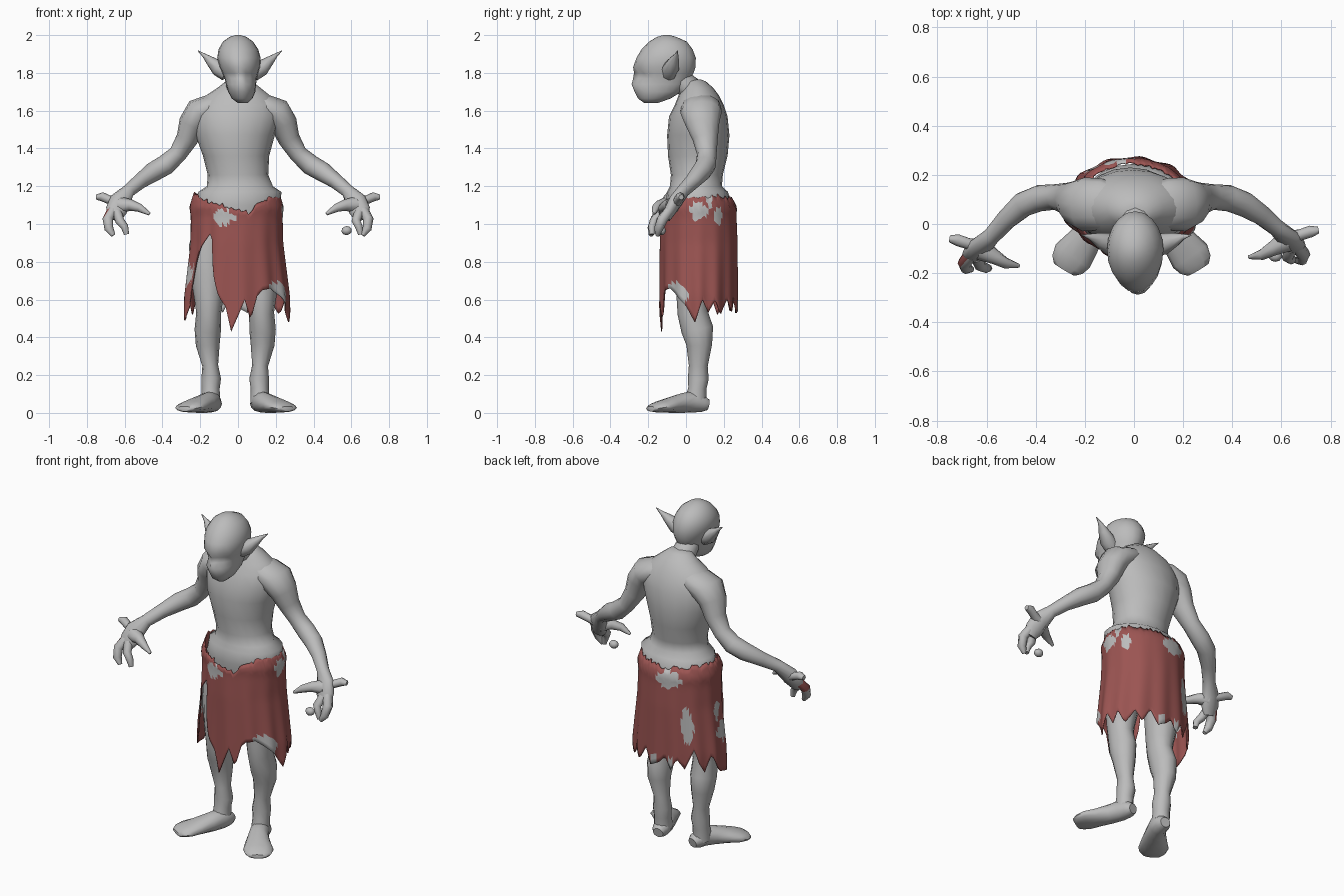
import bpy, bmesh, math, random
from mathutils import Vector

random.seed(4)


def material(name, rgb):
    m = bpy.data.materials.new(name)
    m.diffuse_color = (*rgb, 1)
    return m


SKIN = material("grey skin", (0.5, 0.5, 0.5))
CLOTH = material("red cloth", (0.33, 0.09, 0.085))


def finish(bm, name, mats, angle=60):
    bmesh.ops.recalc_face_normals(bm, faces=bm.faces)
    me = bpy.data.meshes.new(name)
    bm.to_mesh(me)
    bm.free()
    for m in mats:
        me.materials.append(m)
    ob = bpy.data.objects.new(name, me)
    bpy.context.collection.objects.link(ob)
    bpy.ops.object.select_all(action='DESELECT')
    ob.select_set(True)
    bpy.context.view_layer.objects.active = ob
    bpy.ops.object.shade_smooth_by_angle(angle=math.radians(angle))
    return ob


def loft(name, stations, sides=12, ref=(0, 1, 0), flat=False):
    """Skin elliptical rings (x, y, z, rx, ry) into a closed tube."""
    bm = bmesh.new()
    pts = [Vector(s[:3]) for s in stations]
    ref = Vector(ref)
    rings = []
    for i, s in enumerate(stations):
        t = pts[min(i + 1, len(pts) - 1)] - pts[max(i - 1, 0)]
        t = Vector((0, 0, 1)) if flat else t.normalized()
        u = t.cross(ref).normalized()
        v = u.cross(t)
        rings.append([bm.verts.new(pts[i] + u * s[3] * math.cos(a) + v * s[4] * math.sin(a))
                      for a in (2 * math.pi * k / sides for k in range(sides))])
    for a, b in zip(rings, rings[1:]):
        for k in range(sides):
            n = (k + 1) % sides
            bm.faces.new((a[k], a[n], b[n], b[k]))
    bm.faces.new(rings[0])
    bm.faces.new(rings[-1])
    return finish(bm, name, [SKIN])


def front_back(rows):
    """Rows (z, x, half width, front y, back y) to flat ring stations."""
    return [(x, (f + b) / 2, z, w, (b - f) / 2) for z, x, w, f, b in rows]


def blob(name, loc, scale):
    bm = bmesh.new()
    bmesh.ops.create_icosphere(bm, subdivisions=2, radius=1)
    for v in bm.verts:
        v.co = Vector(loc) + Vector(a * b for a, b in zip(v.co, scale))
    return finish(bm, name, [SKIN])


# Torso with flared hips, narrow waist and hunched back
loft("torso", front_back([
    (0.86, -0.01, 0.14, -0.04, 0.17), (0.95, -0.01, 0.20, -0.08, 0.22),
    (1.10, 0.0, 0.225, -0.11, 0.245), (1.17, 0.01, 0.22, -0.10, 0.222),
    (1.20, 0.01, 0.175, -0.085, 0.19), (1.26, 0.0, 0.16, -0.08, 0.195),
    (1.36, -0.01, 0.175, -0.095, 0.22), (1.47, -0.015, 0.21, -0.10, 0.23),
    (1.57, -0.005, 0.23, -0.09, 0.22), (1.63, 0.0, 0.215, -0.06, 0.20),
    (1.68, 0.0, 0.17, -0.04, 0.175), (1.72, 0.005, 0.115, -0.015, 0.145),
    (1.755, 0.005, 0.07, 0.0, 0.105), (1.765, 0.005, 0.03, 0.02, 0.08)]), 20, flat=True)

# Neck and head
loft("neck", [(0, 0.08, 1.62, 0.05, 0.07), (0.005, 0.02, 1.72, 0.065, 0.07),
              (0.01, -0.07, 1.79, 0.06, 0.06)], 12, ref=(1, 0, 0))
head = loft("head", front_back([
    (1.64, 0.025, 0.025, -0.22, -0.15), (1.665, 0.022, 0.055, -0.255, -0.08),
    (1.70, 0.02, 0.072, -0.272, -0.025), (1.74, 0.016, 0.08, -0.288, 0.01),
    (1.77, 0.014, 0.085, -0.28, 0.025), (1.80, 0.012, 0.095, -0.275, 0.04),
    (1.83, 0.01, 0.107, -0.28, 0.05),
    (1.88, 0.005, 0.115, -0.262, 0.052), (1.925, 0.002, 0.105, -0.235, 0.035),
    (1.965, 0.0, 0.08, -0.195, 0.005), (1.99, 0.0, 0.045, -0.155, -0.05),
    (2.0, 0.0, 0.015, -0.12, -0.085)]), 20, flat=True)
# Sunken eye sockets
for v in head.data.vertices:
    if v.co.y < -0.2 and 1.76 < v.co.z < 1.81 and 0.02 < abs(v.co.x - 0.013) < 0.07:
        v.co.y += 0.02

# Pointed ears
for s, name in ((1, "left_ear"), (-1, "right_ear")):
    loft(name, [(s * 0.07 + 0.01, -0.09, 1.80, 0.045, 0.04),
                (s * 0.115 + 0.01, -0.08, 1.825, 0.042, 0.045),
                (s * 0.155 + 0.01, -0.065, 1.862, 0.026, 0.03),
                (s * 0.19 + 0.01, -0.052, 1.893, 0.011, 0.012),
                (s * 0.222 + 0.01, -0.045, 1.917, 0.002, 0.002)], 8)

# Arms, palms and fingers
for s, name, dy in ((1, "left", 0.0), (-1, "right", -0.035)):
    loft(name + "_arm", [
        (s * 0.04, 0.08, 1.645, 0.045, 0.07), (s * 0.13, 0.08, 1.625, 0.065, 0.105),
        (s * 0.205, 0.08, 1.59, 0.08, 0.11), (s * 0.243, 0.088, 1.53, 0.072, 0.09),
        (s * 0.27, 0.102, 1.45, 0.058, 0.067),
        (s * 0.32, 0.11, 1.37, 0.048, 0.052), (s * 0.385, 0.105, 1.312, 0.054, 0.054),
        (s * 0.45, 0.08, 1.275, 0.052, 0.052), (s * 0.52, 0.035 + dy / 2, 1.225, 0.04, 0.042),
        (s * 0.58, -0.015 + dy, 1.175, 0.035, 0.035),
        (s * 0.625, -0.055 + dy, 1.12, 0.056, 0.036),
        (s * 0.645, -0.085 + dy, 1.07, 0.056, 0.032),
        (s * 0.655, -0.105 + dy, 1.03, 0.036, 0.024)], 12)
    fingers = {
        "outer_finger": [(0.62, -0.06, 1.11, 0.034), (0.675, -0.045, 1.125, 0.023),
                         (0.72, -0.03, 1.145, 0.024), (0.75, -0.025, 1.142, 0.014)],
        "thumb": [(0.62, -0.07, 1.10, 0.045), (0.565, -0.10, 1.10, 0.03),
                  (0.52, -0.125, 1.085, 0.022), (0.468, -0.135, 1.053, 0.008)],
        "first_finger": [(0.665, -0.09, 1.07, 0.028), (0.69, -0.125, 1.025, 0.028),
                         (0.683, -0.145, 0.975, 0.024), (0.66, -0.15, 0.94, 0.012)],
        "second_finger": [(0.64, -0.10, 1.06, 0.026), (0.625, -0.135, 1.015, 0.024),
                          (0.60 + 0.04 * (s > 0), -0.145, 0.985, 0.02),
                          (0.59 + 0.06 * (s > 0), -0.145, 0.945, 0.014)],
    }
    for part, path in fingers.items():
        ob = loft(name + "_" + part, [(s * x, y + dy, z, r, r) for x, y, z, r in path], 8)
        if s < 0 and part == "first_finger":
            # Small red mark on one knuckle
            ob.data.materials.append(CLOTH)
            for p in ob.data.polygons:
                if 1.02 < p.center.z < 1.08 and p.normal.x < -0.2:
                    p.material_index = 1
blob("loose_fingertip", (0.575, -0.13, 0.965), (0.028, 0.024, 0.024))

# Legs and splayed feet
for s, name, dx in ((1, "left", 0.0), (-1, "right", 0.03)):
    loft(name + "_leg", [(s * (x + dx), y, z, rx, ry) for x, y, z, rx, ry in (
        (0.105, 0.07, 1.0, 0.09, 0.11), (0.125, 0.065, 0.88, 0.105, 0.115),
        (0.125, 0.05, 0.72, 0.095, 0.10), (0.125, 0.035, 0.60, 0.076, 0.085),
        (0.125, 0.035, 0.53, 0.066, 0.08), (0.13, 0.06, 0.44, 0.07, 0.085),
        (0.13, 0.07, 0.36, 0.063, 0.068), (0.117, 0.065, 0.25, 0.042, 0.05),
        (0.112, 0.065, 0.18, 0.052, 0.055), (0.115, 0.06, 0.13, 0.048, 0.048),
        (0.115, 0.05, 0.05, 0.05, 0.06))], 12)
    loft(name + "_foot", [(s * (x + dx * 0.7), y, z, rx, rz) for x, y, z, rx, rz in (
        (0.105, 0.118, 0.042, 0.03, 0.028), (0.11, 0.09, 0.048, 0.047, 0.044),
        (0.12, 0.04, 0.06, 0.052, 0.058), (0.15, -0.02, 0.052, 0.058, 0.052),
        (0.19, -0.08, 0.042, 0.072, 0.042), (0.228, -0.13, 0.033, 0.084, 0.032),
        (0.25, -0.165, 0.027, 0.072, 0.024), (0.262, -0.185, 0.021, 0.05, 0.014))],
         12, ref=(0, 0, 1))


def lerp(table, x):
    for (a, p), (b, q) in zip(table, table[1:]):
        if x <= b:
            return p + (q - p) * (x - a) / (b - a)
    return table[-1][1]


# Ragged skirt: hem and waist heights by angle from the front, in degrees
HEM = [(-180, 0.56), (-172, 0.6), (-165, 0.53), (-157, 0.6), (-147, 0.54), (-141, 0.6),
       (-135, 0.66), (-129, 0.58), (-120, 0.52), (-110, 0.62), (-100, 0.54), (-90, 0.5),
       (-75, 0.49), (-66, 0.56), (-59, 0.78), (-48, 0.88), (-34, 0.96), (-29, 0.75),
       (-20, 0.62), (-12, 0.56), (-6, 0.43), (3, 0.53), (9, 0.60), (16, 0.49), (24, 0.62),
       (30, 0.65), (42, 0.66), (56, 0.62), (70, 0.57), (84, 0.48), (96, 0.6), (105, 0.53),
       (115, 0.6), (125, 0.52), (138, 0.6), (148, 0.53), (158, 0.62), (168, 0.53),
       (180, 0.56)]
WAIST = [(-180, 1.13), (-130, 1.15), (-80, 1.16), (-45, 1.13), (-10, 1.09), (15, 1.06),
         (30, 1.12), (60, 1.15), (130, 1.15), (180, 1.13)]
WIDTH = [(0.4, 0.28), (0.62, 0.277), (0.9, 0.245), (1.04, 0.243), (1.09, 0.25), (1.17, 0.225)]
DEPTH = [(0.4, 0.205), (0.9, 0.205), (1.04, 0.20), (1.09, 0.203), (1.13, 0.182),
         (1.17, 0.165)]
# Worn grey patches, pointed at the sides: centre angle, half width, height, half height
WORN = [(90, 18, 1.07, 0.045), (121, 9, 1.04, 0.04), (-166, 22, 1.07, 0.05),
        (186, 14, 1.07, 0.05), (-142, 10, 0.80, 0.11), (-78, 20, 0.735, 0.055),
        (-16, 16, 1.035, 0.04), (52, 24, 0.62, 0.07), (-165, 8, 0.54, 0.06),
        (173, 8, 0.54, 0.06), (108, 7, 1.13, 0.04), (-92, 8, 0.86, 0.05)]

bm = bmesh.new()
cols, rows = 120, 20
grid = []
for c in range(cols):
    d = -180 + 360 * c / cols
    a = math.radians(d)
    top, hem = lerp(WAIST, d) + random.uniform(-0.012, 0.012), lerp(HEM, d)
    line = []
    for r in range(rows + 1):
        z = top + (hem - top) * r / rows
        fold = 1 + 0.025 * (r / rows) * math.sin(a * 13)
        line.append(bm.verts.new((lerp(WIDTH, z) * fold * math.sin(a) - 0.008,
                                  0.067 - lerp(DEPTH, z) * fold * math.cos(a), z)))
    grid.append(line)
for c in range(cols):
    n = (c + 1) % cols
    d = -180 + 360 * (c + 0.5) / cols
    for r in range(rows):
        f = bm.faces.new((grid[c][r], grid[n][r], grid[n][r + 1], grid[c][r + 1]))
        z = f.calc_center_median().z
        f.material_index = int(any(abs(d - a) / w + 0.7 * abs(z - h) / e < 1 and abs(z - h) < e
                                   for a, w, h, e in WORN))
skirt = finish(bm, "ragged_skirt", [CLOTH, SKIN], 40)
mod = skirt.modifiers.new("thickness", 'SOLIDIFY')
mod.thickness = 0.006
